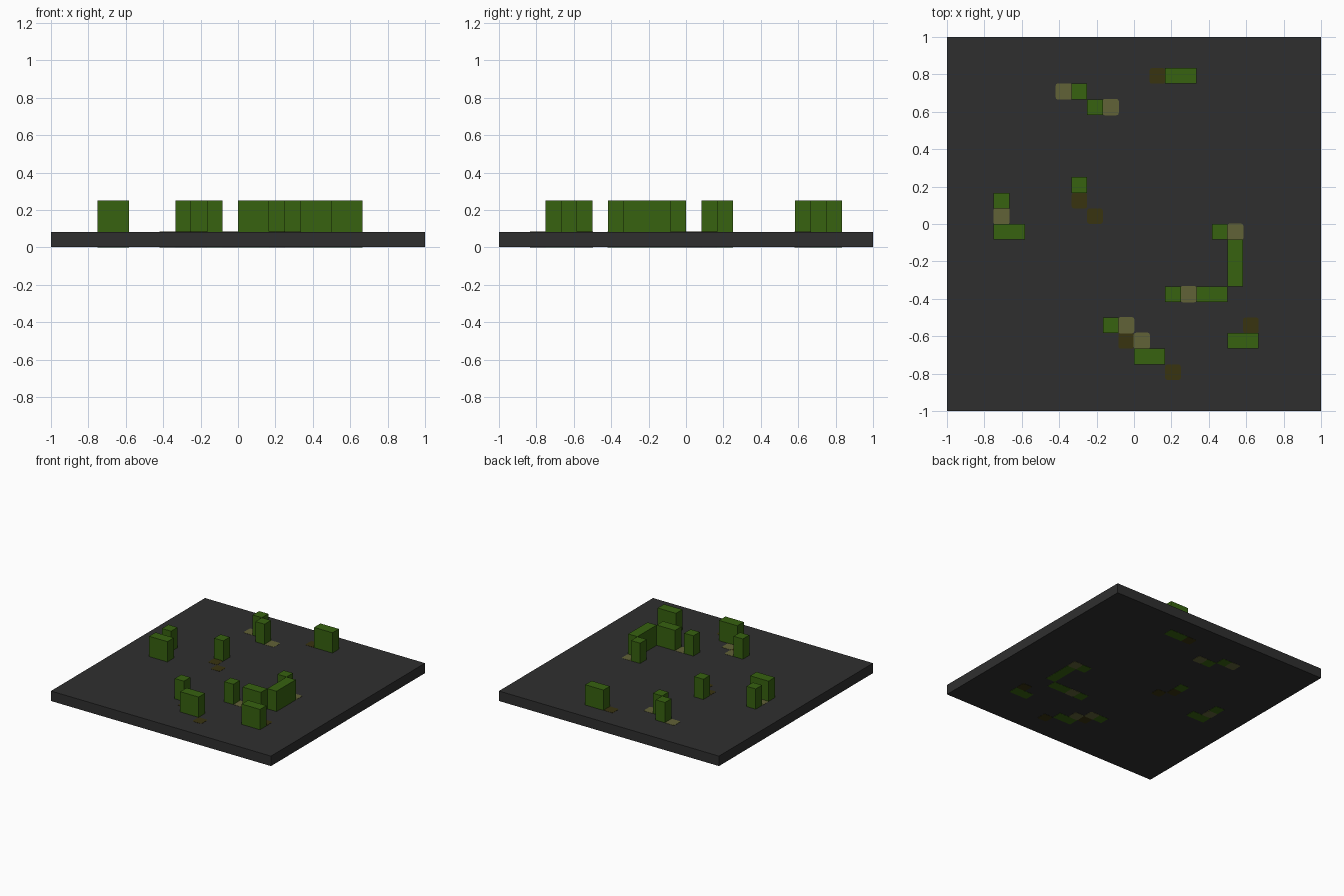
import bpy, bmesh

cube = bpy.data.objects.get("Cube")
if cube:
    bpy.data.objects.remove(cube, do_unlink=True)

CELL = 2 / 24          # the slab is a 24 x 24 grid of cells
LIFT = 0.0015          # tiles stand just proud of the slab on both sides


def make_material(name, rgb):
    mat = bpy.data.materials.new(name)
    mat.use_nodes = True
    color = (*rgb, 1)
    mat.diffuse_color = color
    bsdf = mat.node_tree.nodes["Principled BSDF"]
    bsdf.inputs["Base Color"].default_value = color
    bsdf.inputs["Roughness"].default_value = 0.9
    return mat


CHARCOAL = make_material("charcoal", (0.028, 0.028, 0.028))
GREEN = make_material("leaf green", (0.038, 0.122, 0.005))
TAN = make_material("olive tan", (0.12, 0.122, 0.038))
BROWN = make_material("dark brown", (0.04, 0.033, 0.005))


def box(name, lo, hi, mat, corner=0):
    """Box between two corners, with optional chamfered vertical edges."""
    bm = bmesh.new()
    bmesh.ops.create_cube(bm, size=1)
    for v in bm.verts:
        v.co = [lo[k] + (v.co[k] + 0.5) * (hi[k] - lo[k]) for k in range(3)]
    if corner:
        upright = [e for e in bm.edges
                   if abs(e.verts[0].co.z - e.verts[1].co.z) > 0.01]
        bmesh.ops.bevel(bm, geom=upright, offset=corner, segments=2,
                        profile=0.5, affect='EDGES')
    mesh = bpy.data.meshes.new(name)
    bm.to_mesh(mesh)
    bm.free()
    mesh.materials.append(mat)
    obj = bpy.data.objects.new(name, mesh)
    bpy.context.collection.objects.link(obj)
    return obj


def edge(i):
    return i * CELL - 1


# Ground slab
box("ground_slab", (-1, -1, LIFT), (1, 1, CELL), CHARCOAL)

# Hedge blocks, rooted through the slab: column, row, cells along x, cells along y
hedges = [
    (14, 21, 2, 1), (8, 20, 1, 1), (9, 19, 1, 1), (8, 14, 1, 1),
    (3, 13, 1, 1), (3, 11, 2, 1), (17, 11, 1, 1), (18, 8, 1, 3),
    (14, 7, 1, 1), (16, 7, 2, 1), (10, 5, 1, 1), (12, 3, 2, 1),
    (18, 4, 2, 1),
]
for n, (i, j, w, d) in enumerate(hedges, 1):
    box(f"hedge_{n}", (edge(i), edge(j), 0),
        (edge(i + w), edge(j + d), 3 * CELL), GREEN)

# Ground tiles with softened corners: column, row
tan_tiles = [(7, 20), (10, 19), (3, 12), (18, 11), (15, 7), (11, 5), (12, 4)]
brown_tiles = [(13, 21), (8, 13), (9, 12), (11, 4), (14, 2), (19, 5)]
for label, tiles, mat, grow in (("tan_tile", tan_tiles, TAN, 0.002),
                                ("brown_tile", brown_tiles, BROWN, 0)):
    for n, (i, j) in enumerate(tiles, 1):
        box(f"{label}_{n}", (edge(i) - grow, edge(j) - grow, 0),
            (edge(i + 1) + grow, edge(j + 1) + grow, CELL + LIFT), mat,
            corner=0.012)
